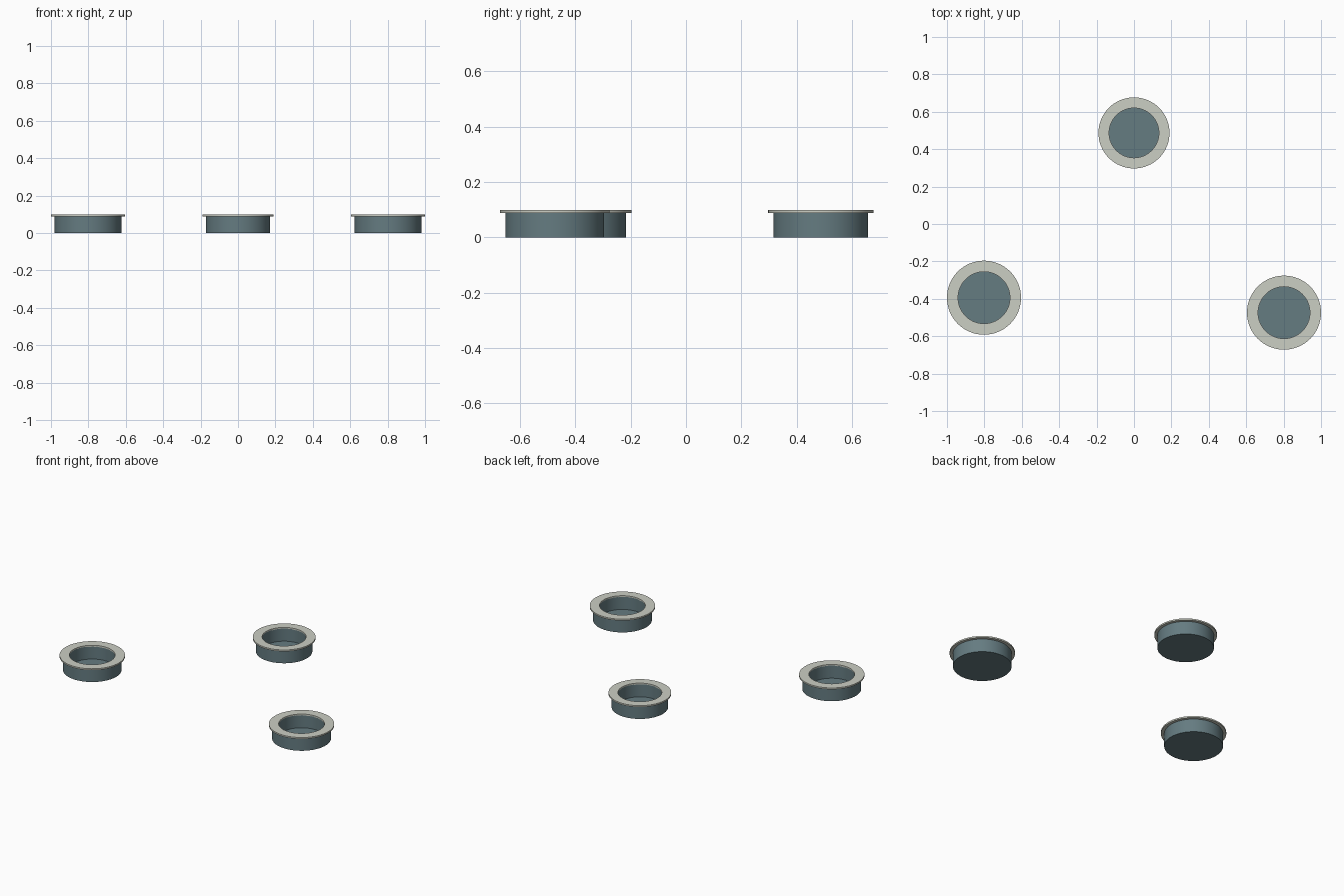
import bpy, bmesh, math

if "Cube" in bpy.data.objects:
    bpy.data.objects.remove(bpy.data.objects["Cube"], do_unlink=True)


def material(name, colour):
    m = bpy.data.materials.new(name)
    m.use_nodes = True
    m.diffuse_color = (*colour, 1)
    m.node_tree.nodes["Principled BSDF"].inputs["Base Color"].default_value = (*colour, 1)
    return m


SLATE = material("slate blue", (0.13, 0.2, 0.22))
STONE = material("pale stone", (0.6, 0.62, 0.55))
SIDES = 64


def lathe(name, profile, location, mat, closed=False):
    """Spin an (r, z) profile round the vertical axis."""
    bm = bmesh.new()
    verts = [bm.verts.new((r, 0, z)) for r, z in profile]
    pairs = list(zip(verts, verts[1:]))
    if closed:
        pairs.append((verts[-1], verts[0]))
    edges = [bm.edges.new(p) for p in pairs]
    bmesh.ops.spin(bm, geom=verts + edges, cent=(0, 0, 0), axis=(0, 0, 1),
                   angle=math.tau, steps=SIDES, use_merge=False)
    bmesh.ops.remove_doubles(bm, verts=bm.verts[:], dist=0.0001)
    bmesh.ops.recalc_face_normals(bm, faces=bm.faces[:])
    mesh = bpy.data.meshes.new(name)
    bm.to_mesh(mesh)
    bm.free()
    mesh.materials.append(mat)
    obj = bpy.data.objects.new(name, mesh)
    obj.location = location
    bpy.context.collection.objects.link(obj)
    bpy.ops.object.select_all(action="DESELECT")
    obj.select_set(True)
    bpy.context.view_layer.objects.active = obj
    bpy.ops.object.shade_smooth_by_angle(angle=math.radians(30))
    return obj


def recessed_cup(label, x, y, radius):
    bore, wall = radius * 0.7, radius * 0.9
    # Hollow cup with a thin floor
    lathe(label + "_cup",
          [(0, 0), (wall, 0), (wall, 0.09), (bore, 0.09), (bore, 0.006), (0, 0.006)],
          (x, y, 0), SLATE)
    # Flat flange overhanging the cup
    lathe(label + "_rim",
          [(bore, 0.088), (radius, 0.088), (radius, 0.098), (bore, 0.098)],
          (x, y, 0), STONE, closed=True)


recessed_cup("front_right", -0.802, -0.394, 0.198)
recessed_cup("front_left", 0.802, -0.474, 0.198)
recessed_cup("back", 0, 0.487, 0.19)
